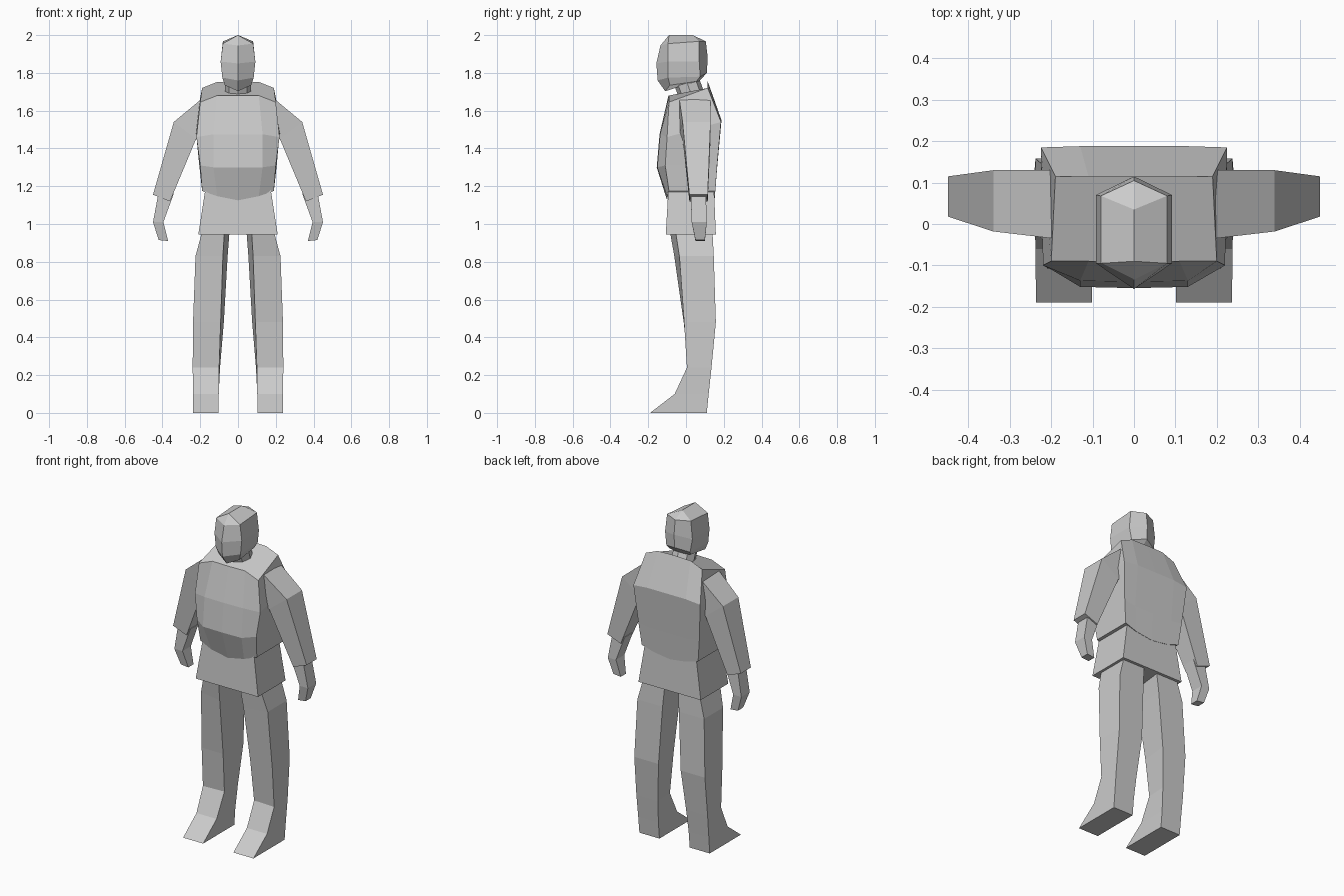
import bpy, bmesh


def loft(name, rings, mirror=False):
    """Skin closed rings of points with flat quads and cap both ends."""
    bm = bmesh.new()
    rows = [[bm.verts.new(p) for p in ring] for ring in rings]
    n = len(rows[0])
    for a, b in zip(rows, rows[1:]):
        for i in range(n):
            j = (i + 1) % n
            bm.faces.new((a[i], a[j], b[j], b[i]))
    bm.faces.new(rows[0][::-1])
    bm.faces.new(rows[-1])
    bmesh.ops.remove_doubles(bm, verts=bm.verts, dist=0.0005)
    bmesh.ops.recalc_face_normals(bm, faces=bm.faces)
    mesh = bpy.data.meshes.new(name)
    bm.to_mesh(mesh)
    bm.free()
    ob = bpy.data.objects.new(name, mesh)
    bpy.context.collection.objects.link(ob)
    if mirror:
        ob.modifiers.new("Mirror", 'MIRROR').use_axis[0] = True
    return ob


def whole(half):
    """Complete a half ring (front centre to back centre) across x = 0."""
    return half + [(-x, y, z) for x, y, z in half[-2:0:-1]]


# Head: faceted, with a central edge and a ridge on top
head = [
    [(0, -.11, 1.703), (.07, -.085, 1.735), (.07, .055, 1.755), (0, .065, 1.75)],
    [(0, -.15, 1.76), (.083, -.095, 1.775), (.08, .075, 1.78), (0, .11, 1.80)],
    [(0, -.157, 1.85), (.092, -.095, 1.86), (.092, .07, 1.86), (0, .115, 1.88)],
    [(0, -.135, 1.945), (.08, -.095, 1.955), (.08, .068, 1.967), (0, .105, 1.967)],
    [(0, -.09, 2.0), (0, -.09, 2.0), (0, .035, 2.0), (0, .035, 2.0)],
]
loft("head", [whole(r) for r in head])

# Neck: short cylinder leaning forward
bpy.ops.mesh.primitive_cylinder_add(vertices=8, radius=.068, depth=.13,
                                    location=(0, .012, 1.73), rotation=(.35, 0, 0))
bpy.context.object.name = "neck"

# Padded vest
vest = [
    [(0, -.10, 1.125), (.11, -.10, 1.147), (.19, -.09, 1.175),
     (.19, .155, 1.175), (.11, .152, 1.15), (0, .152, 1.135)],
    [(0, -.155, 1.30), (.13, -.152, 1.30), (.20, -.11, 1.31),
     (.205, .165, 1.31), (.13, .165, 1.30), (0, .165, 1.30)],
    [(0, -.14, 1.475), (.13, -.137, 1.475), (.22, -.10, 1.46),
     (.225, .185, 1.54), (.13, .188, 1.55), (0, .188, 1.55)],
    [(0, -.093, 1.68), (.11, -.09, 1.68), (.20, -.09, 1.645),
     (.19, .115, 1.72), (.11, .115, 1.752), (0, .115, 1.755)],
]
loft("vest", [whole(r) for r in vest])

# Tunic skirt flaring below the vest
loft("tunic_skirt", [[(-x, f, z), (x, f, z), (x, b, z), (-x, b, z)]
                     for x, f, b, z in ((.21, -.107, .158, .945), (.172, -.093, .148, 1.19))])


def limb_ring(xi, zi, xo, zo, yf, yb):
    """Box section between an inner and an outer edge."""
    return [(xi, yf, zi), (xo, yf, zo), (xo, yb, zo), (xi, yb, zi)]


# Sleeves
loft("sleeve", [limb_ring(*r) for r in (
    (.19, 1.47, .195, 1.66, -.035, .13),
    (.222, 1.45, .34, 1.54, -.018, .13),
    (.36, 1.12, .45, 1.155, .018, .115))], mirror=True)

# Hands
loft("hand", [limb_ring(*r) for r in (
    (.34, 1.16, .42, 1.17, .025, .105),
    (.395, 1.01, .45, 1.01, .03, .11),
    (.37, .91, .42, .915, .05, .10))], mirror=True)

# Legs with feet: z, outer x, inner x (front, back), y (inner front, outer front, back)
leg = ((0, .237, .102, .102, -.19, -.19, .11),
       (.10, .238, .102, .102, -.06, -.06, .12),
       (.24, .24, .10, .095, .012, .005, .135),
       (.48, .238, .092, .075, -.012, -.01, .158),
       (.83, .225, .08, .055, -.062, -.035, .147),
       (.96, .19, .072, .045, -.085, -.055, .14))
loft("leg", [[(xf, yi, z), (xo, yo, z), (xo, yb, z), (xb, yb, z)]
             for z, xo, xf, xb, yi, yo, yb in leg], mirror=True)
